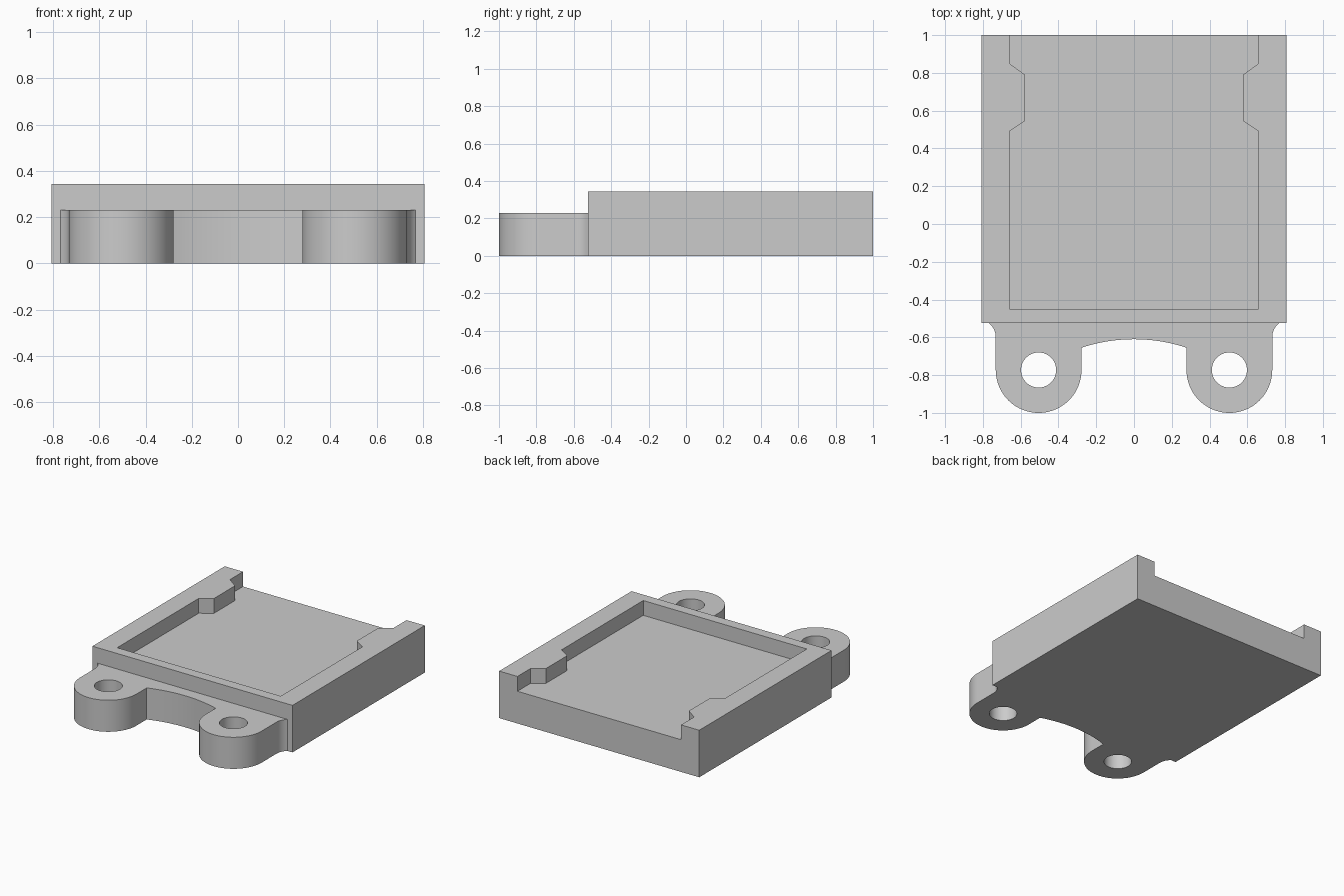
import bpy
import bmesh
from math import cos, sin, pi, sqrt, asin

cube = bpy.data.objects.get("Cube")
if cube:
    bpy.data.objects.remove(cube, do_unlink=True)

grey = bpy.data.materials.new("plain_grey")
grey.use_nodes = True
colour = (0.6, 0.6, 0.6, 1)
grey.diffuse_color = colour
grey.node_tree.nodes["Principled BSDF"].inputs["Base Color"].default_value = colour

HALF_W, FRONT, BACK = 0.807, -0.525, 1.0
TOP, FLOOR, LUG_TOP = 0.343, 0.235, 0.23
LUG_X, LUG_Y, LUG_R, HOLE_R = 0.505, -0.773, 0.227, 0.093


def prism(name, outline, z0, z1):
    """Extrude a flat outline between two heights."""
    bm = bmesh.new()
    face = bm.faces.new([bm.verts.new((x, y, z0)) for x, y in outline])
    ext = bmesh.ops.extrude_face_region(bm, geom=[face])
    moved = [v for v in ext["geom"] if isinstance(v, bmesh.types.BMVert)]
    bmesh.ops.translate(bm, verts=moved, vec=(0, 0, z1 - z0))
    bmesh.ops.recalc_face_normals(bm, faces=bm.faces)
    mesh = bpy.data.meshes.new(name)
    bm.to_mesh(mesh)
    bm.free()
    mesh.materials.append(grey)
    obj = bpy.data.objects.new(name, mesh)
    bpy.context.collection.objects.link(obj)
    return obj


def cut(obj, cutter):
    """Subtract the cutter and discard it."""
    mod = obj.modifiers.new("cut", "BOOLEAN")
    mod.operation = "DIFFERENCE"
    mod.solver = "EXACT"
    mod.object = cutter
    bpy.ops.object.select_all(action="DESELECT")
    bpy.context.view_layer.objects.active = obj
    obj.select_set(True)
    bpy.ops.object.modifier_apply(modifier=mod.name)
    bpy.data.objects.remove(cutter, do_unlink=True)


def arc(cx, cy, r, a0, a1, n):
    steps = [a0 + (a1 - a0) * i / n for i in range(n + 1)]
    return [(cx + r * cos(a), cy + r * sin(a)) for a in steps]


def mirrored(half):
    """Close a right-hand outline with its mirror image."""
    return half + [(-x, y) for x, y in reversed(half) if abs(x) > 1e-5]


# Tray: block with a pocket open at the back, pinched by two retaining nubs
tray = prism("tray", mirrored([(HALF_W, FRONT), (HALF_W, BACK)]), 0, TOP)
pocket = [(0.66, -0.45), (0.66, 0.49), (0.577, 0.545),
          (0.577, 0.79), (0.66, 0.85), (0.66, BACK + 0.2)]
cut(tray, prism("pocket_cutter", mirrored(pocket), FLOOR, TOP + 0.2))

# Mounting lugs: flared root, rounded ends and a shallow arch between them
flare_r = 0.097
flare_y = -0.6
outer_x = LUG_X + LUG_R
half = arc(outer_x + flare_r, flare_y, flare_r,
           pi - asin((FRONT - flare_y) / flare_r), pi, 8)
half += arc(LUG_X, LUG_Y, LUG_R, 0, -pi, 40)
inner_x, arch_y, arch_rise = LUG_X - LUG_R, -0.655, 0.045
arch_r = (inner_x ** 2 + arch_rise ** 2) / (2 * arch_rise)
for i in range(13):
    x = inner_x * (1 - i / 12)
    half.append((x, arch_y + arch_rise - arch_r + sqrt(arch_r ** 2 - x * x)))
lugs = prism("mounting_lugs", mirrored(half), 0, LUG_TOP)

# Screw holes
for side in (-1, 1):
    circle = arc(side * LUG_X, LUG_Y, HOLE_R, 0, 2 * pi, 40)[:-1]
    cut(lugs, prism("hole_cutter", circle, -0.1, LUG_TOP + 0.1))
bpy.ops.object.shade_smooth_by_angle(angle=pi / 6)
